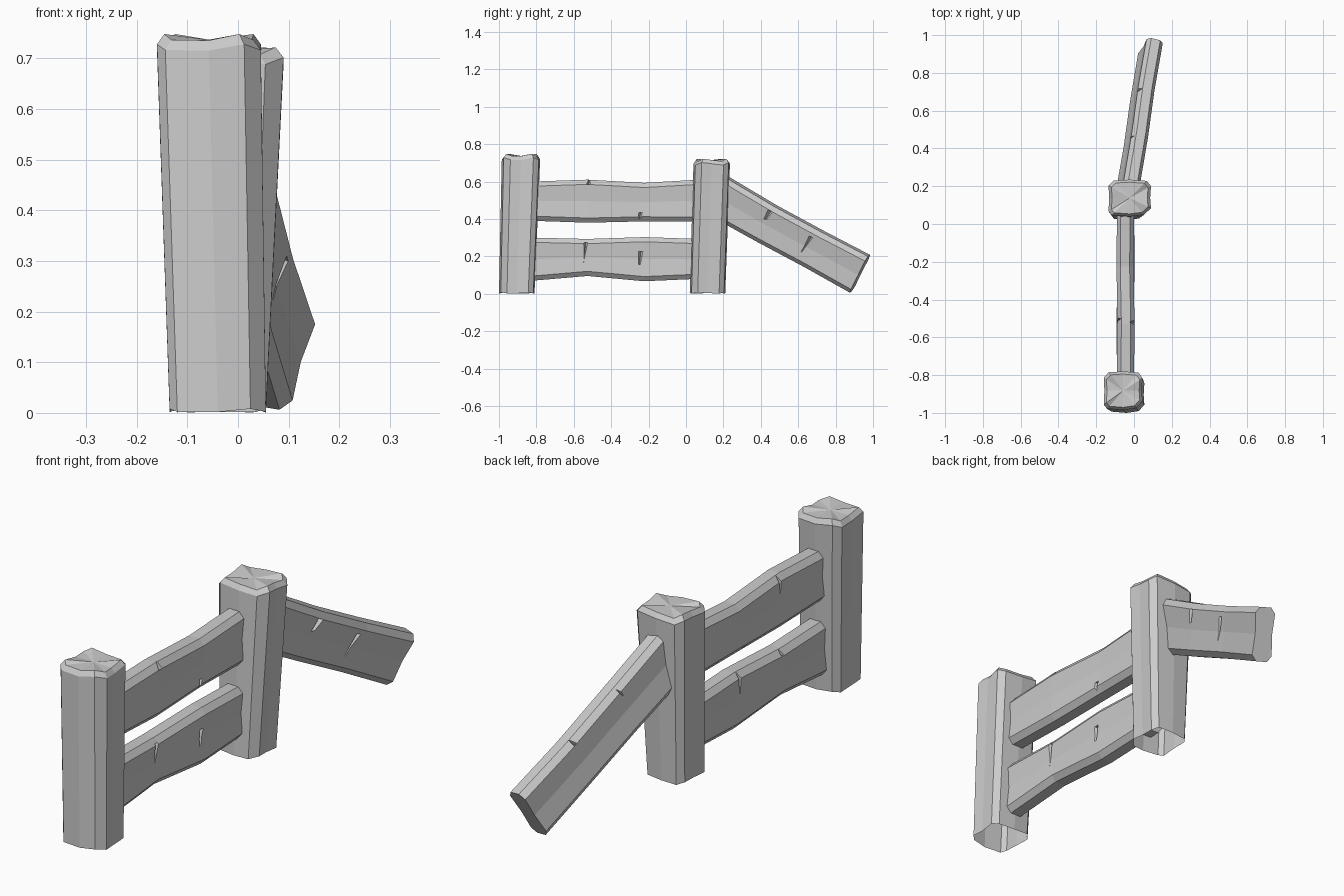
import bpy, bmesh, math
from mathutils import Vector

if "Cube" in bpy.data.objects:
    bpy.data.objects.remove(bpy.data.objects["Cube"])


def make_object(name, verts, faces):
    mesh = bpy.data.meshes.new(name)
    bm = bmesh.new()
    vs = [bm.verts.new(v) for v in verts]
    for f in faces:
        bm.faces.new([vs[i] for i in f])
    bmesh.ops.recalc_face_normals(bm, faces=bm.faces)
    bm.to_mesh(mesh)
    bm.free()
    obj = bpy.data.objects.new(name, mesh)
    bpy.context.collection.objects.link(obj)
    return obj


def bridge(n, rings):
    return [(r * n + i, r * n + (i + 1) % n, (r + 1) * n + (i + 1) % n, (r + 1) * n + i)
            for r in range(rings - 1) for i in range(n)]


# Hewn post outline: bulging sides and chamfered corners
POST = [(-.84, -.93), (0, -1), (.68, -.9), (1, -.55), (.96, 0), (1, .65),
        (.8, .93), (0, 1), (-.75, .95), (-1, .68), (-.97, 0), (-1, -.72)]


def post(name, bottom, top, height, phase):
    """bottom/top are (x min, x max, y min, y max); the base is left open."""
    verts = []
    for (x0, x1, y0, y1), z, s in ((bottom, 0.004, 1), (top, height - .025, 1), (top, height - .005, .86)):
        for i, (px, py) in enumerate(POST):
            wave = math.sin(i * 2.1 + phase) * (.004 if z < .1 else .008)
            verts.append(((x0 + x1) / 2 + px * s * (x1 - x0) / 2,
                          (y0 + y1) / 2 + py * s * (y1 - y0) / 2, z + wave))
    n = len(POST)
    verts.append(((top[0] + top[1]) / 2, (top[2] + top[3]) / 2, height - .008))
    faces = bridge(n, 3) + [(2 * n + i, 2 * n + (i + 1) % n, 3 * n) for i in range(n)]
    return make_object(name, verts, faces)


def rail(name, start, end, up, stations, cracks, t=.045):
    """stations: (fraction along, top, bottom, sideways); cracks: (fraction, side, from, to)."""
    a, b = Vector(start), Vector(end)
    d = (b - a).normalized()
    n = d.cross(Vector(up)).normalized()
    u = n.cross(d)

    def point(f, side, v, shift=0):
        return a + (b - a) * f + d * shift + n * side + u * v

    verts = []
    for f, hi, lo, off in stations:
        section = [(.55, hi), (1, hi - .025), (.86, (hi + lo) / 2), (1, lo + .025), (.55, lo)]
        section += [(-x, z) for x, z in reversed(section)]
        verts += [point(f, x * t + off, z) for x, z in section]
    k, r = 10, len(stations)
    faces = bridge(k, r) + [tuple(range(k)), tuple(range((r - 1) * k, r * k))]
    obj = make_object(name, verts, faces)

    # Split cracks: thin tapering wedges cut out of the plank faces
    for f, side, v0, v1 in cracks:
        wedge = make_object("crack_cutter", [
            point(f, side * (t + .006), v0, -.016), point(f, side * (t + .006), v0, .014),
            point(f, side * (t - .025), v0), point(f, side * t * .85, v1, -.012)],
            [(0, 1, 2), (0, 1, 3), (1, 2, 3), (2, 0, 3)])
        wedge.hide_render = True
        mod = obj.modifiers.new("crack", 'BOOLEAN')
        mod.operation = 'DIFFERENCE'
        mod.solver = 'EXACT'
        mod.object = wedge
        bpy.context.view_layer.objects.active = obj
        bpy.ops.object.modifier_apply(modifier=mod.name)
        bpy.data.objects.remove(wedge)
    return obj


# Two leaning posts
post("front_post", (-.135, .055, -1.0, -.81), (-.16, .045, -.985, -.78), .745, 3.6)
post("middle_post", (-.12, .055, .02, .21), (-.135, .09, .04, .235), .72, 1.0)

# Two level rails between the posts
rail("upper_rail", (-.045, -.82, .495), (-.045, .07, .495), (0, 0, 1),
     [(0, .105, -.105, 0), (.33, .115, -.115, .003), (.67, .098, -.108, -.003), (1, .115, -.11, 0)],
     [(.34, 1, .125, -.01), (.65, 1, -.06, -.11), (.36, -1, .125, .03), (.62, -1, -.12, -.05)])
rail("lower_rail", (-.045, -.82, .185), (-.045, .07, .185), (0, 0, 1),
     [(0, .115, -.115, 0), (.33, .108, -.09, -.003), (.67, .118, -.118, .003), (1, .108, -.105, 0)],
     [(.32, 1, .09, -.02), (.65, 1, .04, -.07), (.35, -1, .13, .04), (.66, -1, .13, .0)])

# Fallen rail sloping down from the middle post
rail("broken_rail", (-.038, .16, .53), (.087, .93, .107), (.06, .11, .19),
     [(0, .115, -.112, 0), (.36, .105, -.112, .004), (.68, .105, -.11, -.002), (1, .112, -.112, 0)],
     [(.35, 1, .08, -.03), (.64, 1, .06, -.06), (.34, -1, .13, .05), (.66, -1, .13, .03)])
